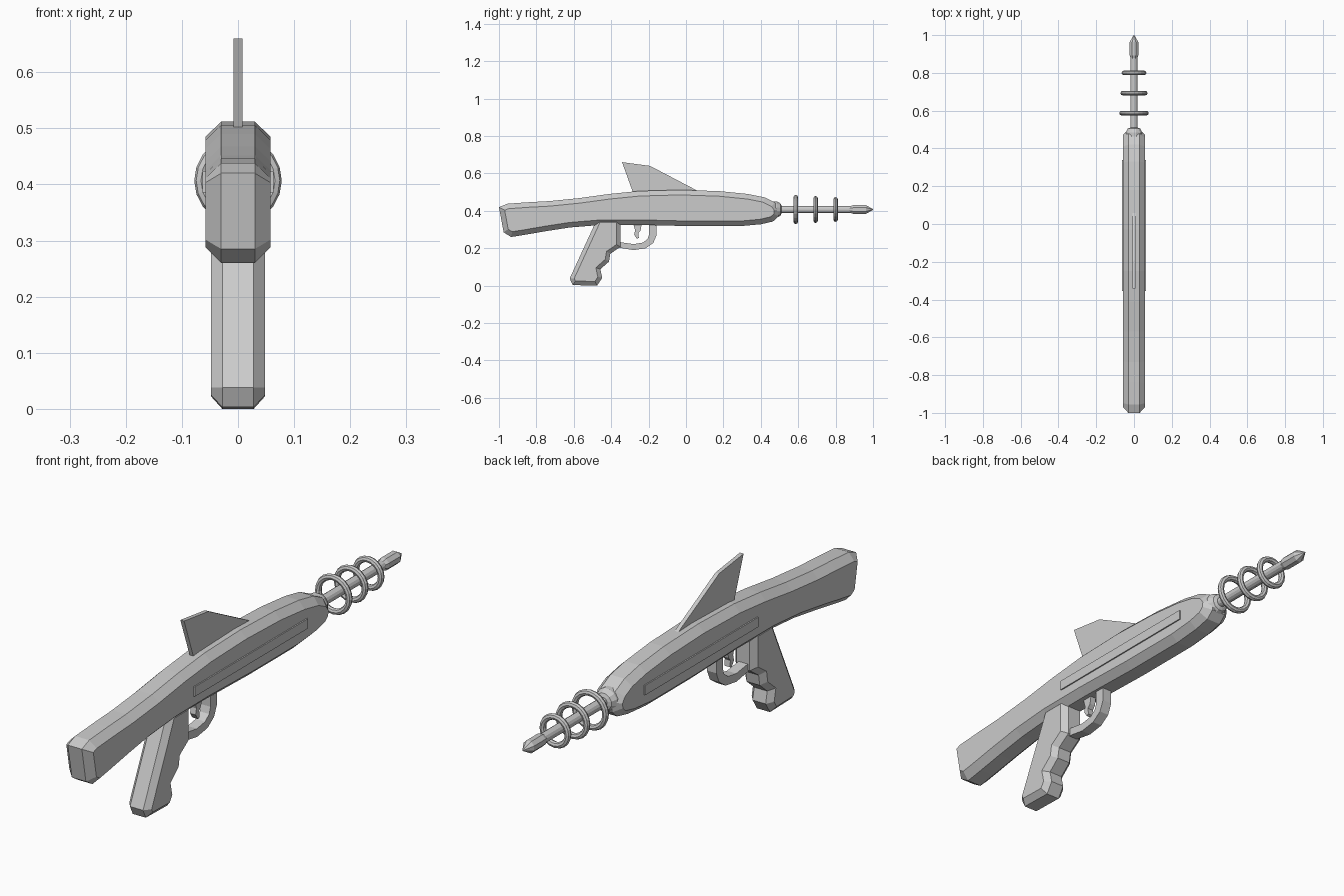
import bpy, bmesh, math
from mathutils import Vector

if "Cube" in bpy.data.objects:
    bpy.data.objects.remove(bpy.data.objects["Cube"])

grey = bpy.data.materials.new("plain_grey")
grey.diffuse_color = (0.6, 0.6, 0.6, 1)
grey.use_nodes = True
grey.node_tree.nodes["Principled BSDF"].inputs["Base Color"].default_value = grey.diffuse_color
AXIS_Z = 0.407


def finish(name, bm):
    bmesh.ops.recalc_face_normals(bm, faces=bm.faces)
    me = bpy.data.meshes.new(name)
    bm.to_mesh(me)
    bm.free()
    me.materials.append(grey)
    ob = bpy.data.objects.new(name, me)
    bpy.context.collection.objects.link(ob)
    return ob


def inset(pts, d):
    """Mitred inward offset of a clockwise (y, z) outline."""
    out = []
    for i, p in enumerate(pts):
        p = Vector(p)
        a = (p - Vector(pts[i - 1])).normalized()
        b = (Vector(pts[(i + 1) % len(pts)]) - p).normalized()
        na, nb = Vector((a.y, -a.x)), Vector((b.y, -b.x))
        out.append(p + (na + nb) * d / (1 + na.dot(nb)))
    return out


def slab(name, pts, half, chamfer=0, depth=0, x0=0):
    """Side outline extruded across x, with optional chamfered rims."""
    if chamfer:
        small = inset(pts, depth)
        layers = [(-half, small), (chamfer - half, pts), (half - chamfer, pts), (half, small)]
    else:
        layers = [(-half, pts), (half, pts)]
    bm = bmesh.new()
    rows = [[bm.verts.new((x0 + x, p[0], p[1])) for p in ring] for x, ring in layers]
    n = len(pts)
    for r, s in zip(rows, rows[1:]):
        for i in range(n):
            bm.faces.new((r[i], r[(i + 1) % n], s[(i + 1) % n], s[i]))
    bm.faces.new(rows[0])
    bm.faces.new(rows[-1])
    return finish(name, bm)


def lathe(name, prof, sides):
    """Closed turned part along y from (y, radius) pairs."""
    bm = bmesh.new()
    rows = []
    for y, r in prof:
        rows.append([bm.verts.new((r * math.cos(t), y, AXIS_Z + r * math.sin(t)))
                     for t in [2 * math.pi * (i + 0.5) / sides for i in range(sides)]])
    for r, s in zip(rows, rows[1:]):
        for i in range(sides):
            bm.faces.new((r[i], r[(i + 1) % sides], s[(i + 1) % sides], s[i]))
    bm.faces.new(rows[0])
    bm.faces.new(rows[-1])
    return finish(name, bm)


# stock and body in one flowing outline
slab("body", [
    (-1.0, .42), (-.955, .438), (-.84, .446), (-.73, .452), (-.57, .468), (-.41, .49), (-.25, .506),
    (-.03, .512), (.18, .505), (.33, .49), (.42, .472), (.475, .445), (.5, .41),
    (.495, .37), (.465, .343), (.40, .328), (.29, .318), (.02, .318), (-.25, .325),
    (-.46, .324), (-.62, .311), (-.75, .291), (-.86, .272), (-.935, .26), (-.975, .285)],
    .058, .028, .027)

# raised strip on each flank
for side, x in (("left", -.055), ("right", .055)):
    slab(side + "_strip", [(-.355, .424), (.34, .424), (.34, .386), (-.355, .386)], .008, x0=x)

# top fin
slab("fin", [(-.342, .66), (-.192, .64), (.06, .508), (.06, .48), (-.277, .48)], .008)

# grip with finger notches
slab("grip", [
    (-.475, .36), (-.35, .36), (-.35, .208), (-.405, .170), (-.412, .128), (-.458, .088),
    (-.448, .042), (-.475, 0), (-.605, .003), (-.622, .038), (-.49, .325)],
    .048, .02, .022)

# trigger guard: outer curve then inner curve back
outer = [(-.157, .34), (-.157, .27), (-.175, .228), (-.215, .2), (-.28, .19), (-.37, .205)]
inner = [(-.37, .235), (-.28, .222), (-.23, .23), (-.205, .25), (-.197, .275), (-.197, .34)]
slab("trigger_guard", outer + inner, .02)

# trigger
slab("trigger", [(-.285, .34), (-.235, .34), (-.243, .295), (-.255, .28), (-.252, .255),
                 (-.262, .25), (-.277, .272), (-.272, .295)], .012)

# barrel collar, rod and pointed tip
lathe("collar", [(.45, .045), (.485, .045), (.505, .034), (.51, .022)], 12)
lathe("barrel_rod", [(.49, .019), (.89, .019)], 12)
lathe("barrel_tip", [(.875, .018), (.893, .025), (.963, .025), (1.0, .002)], 8)

# floating barrel rings
for i, (y, r) in enumerate(((.587, .078), (.693, .072), (.8, .066))):
    bpy.ops.mesh.primitive_torus_add(
        location=(0, y, AXIS_Z), rotation=(math.pi / 2, 0, 0), major_segments=20,
        minor_segments=8, major_radius=r - .012, minor_radius=.012)
    ob = bpy.context.object
    ob.name = "barrel_ring_%d" % (i + 1)
    ob.data.materials.append(grey)
